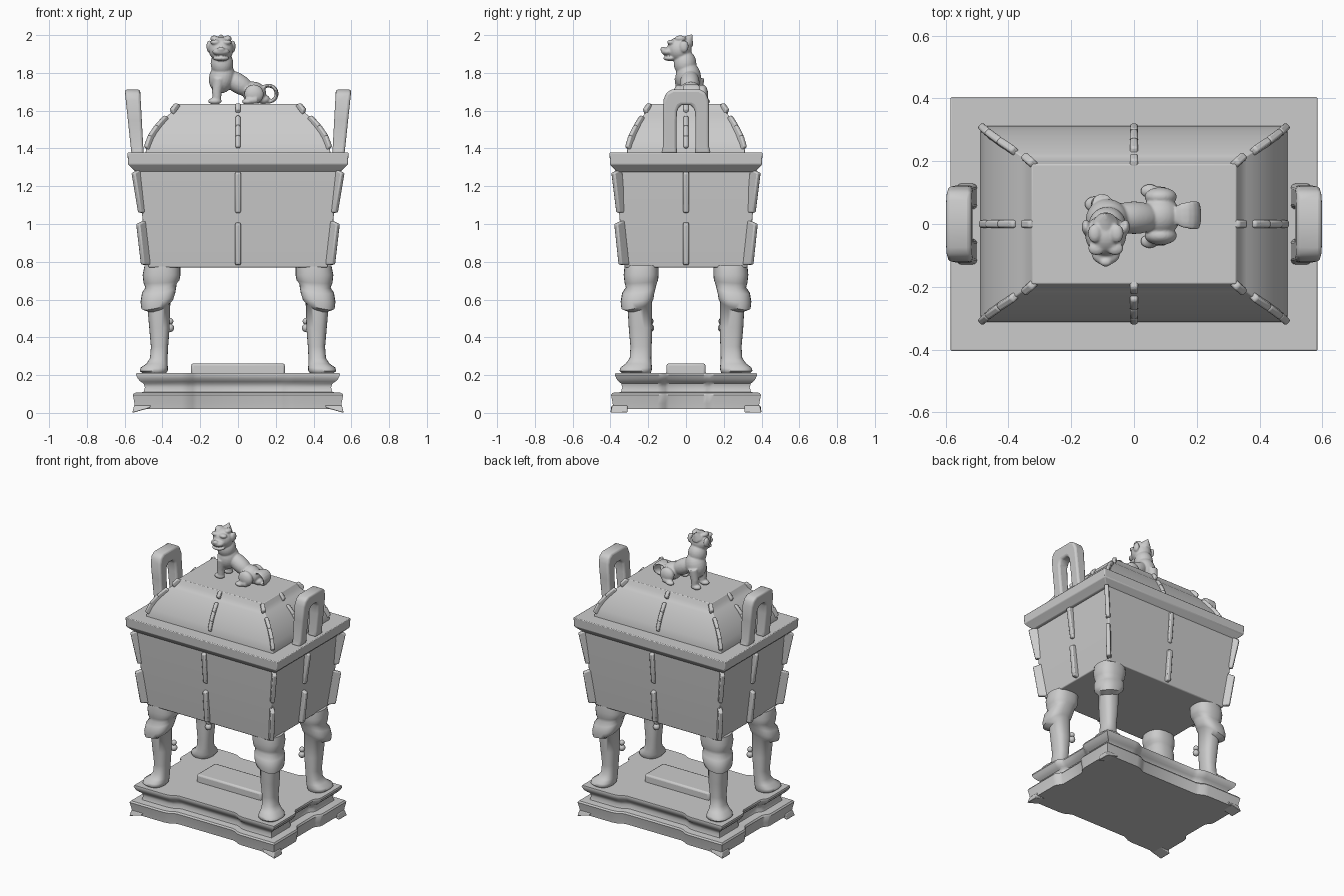
import bpy, bmesh
from math import sin, cos, pi, radians
from mathutils import Vector, Matrix

if "Cube" in bpy.data.objects:
    bpy.data.objects.remove(bpy.data.objects["Cube"])


def finish(name, bm, bevel=0, mirror=None, angle=35, segs=2):
    bmesh.ops.recalc_face_normals(bm, faces=bm.faces)
    me = bpy.data.meshes.new(name)
    bm.to_mesh(me)
    bm.free()
    ob = bpy.data.objects.new(name, me)
    bpy.context.collection.objects.link(ob)
    bpy.ops.object.select_all(action='DESELECT')
    ob.select_set(True)
    bpy.context.view_layer.objects.active = ob
    bpy.ops.object.shade_smooth_by_angle(angle=radians(angle))
    if bevel:
        b = ob.modifiers.new("bevel", 'BEVEL')
        b.width, b.segments, b.limit_method = bevel, segs, 'ANGLE'
    if mirror:
        m = ob.modifiers.new("mirror", 'MIRROR')
        m.use_axis = ['X' in mirror, 'Y' in mirror, False]
        m.use_mirror_merge = False
    return ob


def loft(bm, rings):
    vs = [[bm.verts.new(p) for p in r] for r in rings]
    n = len(vs[0])
    for a, b in zip(vs, vs[1:]):
        for i in range(n):
            j = (i + 1) % n
            bm.faces.new((a[i], a[j], b[j], b[i]))
    bm.faces.new(vs[0][::-1])
    bm.faces.new(vs[-1])


def rect(x, y, z):
    return [(x, y, z), (-x, y, z), (-x, -y, z), (x, -y, z)]


def notched(x, y, z, d=0.03):
    # plan outline with a shallow recess in the middle of each side
    q = [(x - d, .09), (x - d * .7, .11), (x - d * .2, .125), (x, .15), (x, y),
         (.30, y), (.265, y - d * .2), (.24, y - d * .7), (.215, y - d)]
    pts = q + [(-a, b) for a, b in q[::-1]] + [(-a, -b) for a, b in q] + [(a, -b) for a, b in q[::-1]]
    return [(a, b, z) for a, b in pts]


def bar(bm, p0, p1, normal, width=.028, depth=.06):
    # raised flange: runs p0 to p1, outer face on that line, sunk inwards
    p0, p1 = Vector(p0), Vector(p1)
    axis = (p1 - p0).normalized()
    n = Vector(normal)
    n = (n - axis * n.dot(axis)).normalized()
    s = axis.cross(n) * width / 2
    e = axis * .012
    loft(bm, [[p + s, p - s, p - s - n * depth + o, p + s - n * depth + o]
              for p, o in ((p0, -e), (p1, e))])


# stepped stand with waist
bm = bmesh.new()
loft(bm, [notched(x, y, z) for x, y, z in (
    (.545, .385, .02), (.548, .388, .05), (.557, .397, .095), (.55, .39, .106),
    (.50, .345, .11), (.493, .337, .135), (.50, .343, .155), (.515, .355, .165),
    (.53, .368, .18), (.54, .376, .20), (.537, .374, .211))])
finish("stand", bm)
bm = bmesh.new()
loft(bm, [[(a, -b, 0), (a, -.31, 0), (.47, -.31, .025), (.47, -b, .025)]
          for a, b in ((.56, .40),)] + [[(.55, -.39, .04), (.55, -.31, .04), (.46, -.31, .04), (.46, -.39, .04)]])
finish("stand_feet", bm, .005, 'XY')
bm = bmesh.new()
loft(bm, [rect(.25, .105, .2), rect(.248, .103, .262)])
finish("stand_plinth", bm, .012)

# legs: z, x range, y range, tilt
bm = bmesh.new()
rings = []
for z, x0, x1, y0, y1, tilt in (
        (.78, .305, .495, .145, .325, 0), (.73, .305, .505, .145, .33, 0), (.695, .31, .50, .148, .325, .01),
        (.675, .325, .49, .155, .318, .015), (.65, .327, .508, .16, .338, .02), (.61, .333, .516, .168, .346, .03),
        (.58, .342, .512, .172, .342, .035), (.568, .358, .478, .18, .308, .035),
        (.45, .362, .47, .178, .303, 0), (.35, .37, .461, .182, .294, 0), (.29, .373, .466, .184, .298, 0),
        (.26, .373, .485, .182, .32, 0), (.24, .371, .515, .18, .347, 0),
        (.222, .372, .52, .182, .352, 0), (.205, .385, .50, .19, .335, 0)):
    r = []
    for i in range(28):
        a = 2 * pi * i / 28
        c, s = cos(a), sin(a)
        sx, sy = abs(c) ** .8 * (1 if c > 0 else -1), abs(s) ** .8 * (1 if s > 0 else -1)
        r.append(((x0 + x1) / 2 + sx * (x1 - x0) / 2, -(y0 + y1) / 2 + sy * (y1 - y0) / 2, z - tilt * (c - s) / 1.4))
    rings.append(r)
loft(bm, rings)
for z, rad in ((.485, .018), (.45, .022)):
    bmesh.ops.create_uvsphere(bm, u_segments=12, v_segments=8, radius=rad, matrix=Matrix.Translation((.36, -.19, z)))
finish("legs", bm, mirror='XY', angle=60)

# tapered body and wide rim
bm = bmesh.new()
loft(bm, [rect(.475, .325, .77), rect(.506, .352, 1.03), rect(.525, .37, 1.3)])
finish("body", bm, .006)
bm = bmesh.new()
loft(bm, [rect(.54, .365, 1.275), rect(.55, .375, 1.285), rect(.582, .402, 1.315), rect(.585, .405, 1.378)])
finish("rim", bm, .005)

# domed lid
bm = bmesh.new()
loft(bm, [rect(x, y, z) for x, y, z in (
    (.49, .314, 1.36), (.488, .312, 1.39), (.474, .30, 1.43), (.448, .28, 1.48), (.413, .253, 1.53),
    (.372, .226, 1.575), (.358, .216, 1.585), (.34, .202, 1.61), (.325, .19, 1.636))])
finish("lid", bm, .003, angle=25)

# body flanges: corners, front and sides, in two rows
corner, front, side = bmesh.new(), bmesh.new(), bmesh.new()
for z0, z1, x0, x1, y0, y1 in ((.785, 1.0, .507, .532, .35, .373), (1.06, 1.27, .522, .557, .362, .388)):
    bar(corner, (x0, -y0, z0), (x1, -y1, z1), (1, -1, 0))
    bar(front, (0, -y0 - .003, z0), (0, -y1, z1), (0, -1, 0), .03)
    bar(side, (x0 + .003, 0, z0), (x1, 0, z1), (1, 0, 0), .03)
# lid flanges: curved lower row and small upper row
low = ((.493, .322, 1.41), (.472, .304, 1.47), (.434, .276, 1.525), (.388, .245, 1.575))
for a, b in zip(low, low[1:]):
    bar(corner, (a[0], -a[1] + .005, a[2]), (b[0], -b[1] + .005, b[2]), (.7, -.7, .6), .024, .04)
    bar(front, (0, -a[1], a[2]), (0, -b[1], b[2]), (0, -1, .6), .024, .04)
    bar(side, (a[0] + .003, 0, a[2]), (b[0], 0, b[2]), (1, 0, .6), .024, .04)
bar(corner, (.355, -.222, 1.608), (.33, -.20, 1.64), (.7, -.7, 1), .026, .03)
bar(front, (0, -.226, 1.608), (0, -.205, 1.64), (0, -1, .8), .026, .03)
bar(side, (.362, 0, 1.608), (.335, 0, 1.64), (1, 0, .8), .026, .03)
finish("corner_flanges", corner, .007, 'XY')
finish("front_back_flanges", front, .007, 'Y')
finish("side_flanges", side, .007, 'X')

# upright arched handles leaning outwards
half = [((.132, 1.37), (.046, 1.37)), ((.122, 1.41), (.05, 1.41)), ((.122, 1.55), (.05, 1.54)),
        ((.12, 1.655), (.048, 1.595)), ((.105, 1.695), (.036, 1.622)), ((.075, 1.712), (.02, 1.63))]
path = half + [((-o[0], o[1]), (-i[0], i[1])) for o, i in half[::-1]]


def lean(y, z, outer):
    t = (z - 1.38) / .33
    return ((.565 + .035 * t) if outer else (.50 + .018 * t), y, z)


bm = bmesh.new()
loft(bm, [[lean(*o, True), lean(*o, False), lean(*i, False), lean(*i, True)] for o, i in path])
finish("handles", bm, .014, 'X', 50, 3)

# seated guardian beast, head turned to the front
bm = bmesh.new()


def blob(c, r, ry=0):
    m = Matrix.Translation(c) @ Matrix.Rotation(radians(ry), 4, 'Y') @ Matrix.Diagonal((*r, 1))
    bmesh.ops.create_uvsphere(bm, u_segments=24, v_segments=14, radius=1, matrix=m)


def limb(pts):
    # chain of tapered segments: x, y, z, radius
    for (*a, ra), (*b, rb) in zip(pts, pts[1:]):
        d = Vector(b) - Vector(a)
        m = Matrix.Translation((Vector(a) + Vector(b)) / 2) @ d.to_track_quat('Z', 'Y').to_matrix().to_4x4()
        bmesh.ops.create_cone(bm, cap_ends=True, segments=16, radius1=ra, radius2=rb, depth=d.length, matrix=m)
        blob(b, (rb, rb, rb))


blob((-.085, .012, 1.775), (.068, .068, .085), 15)   # chest
blob((-.085, -.005, 1.85), (.06, .06, .07))          # neck
blob((0, .02, 1.745), (.10, .052, .052), 32)         # back
blob((.085, .025, 1.695), (.065, .062, .058), 20)    # rump
blob((-.09, -.035, 1.925), (.066, .066, .066))       # head
blob((-.09, -.095, 1.912), (.046, .036, .022))       # muzzle
blob((-.09, -.122, 1.925), (.02, .014, .014))        # nose
blob((-.09, -.085, 1.877), (.044, .036, .014))       # jaw
limb([(-.09, .005, 1.965, .04), (-.09, .03, 2.0, .006)])  # crest
for s in (-1, 1):
    blob((-.09 + s * .03, -.078, 1.962), (.026, .022, .014))   # brow
    blob((-.09 + s * .063, -.01, 1.94), (.014, .024, .032))    # ear
    blob((-.09 + s * .035, -.03, 1.982), (.022, .03, .016))    # curls
    y = .018 + s * .045
    limb([(-.10, y, 1.77, .034), (-.112, y, 1.70, .026), (-.112, y, 1.655, .022)])
    blob((-.122, y, 1.65), (.036, .026, .018))                 # front paw
    y = .025 + s * .062
    blob((.085, y, 1.688), (.052, .03, .05), 25)               # haunch
    limb([(.10, y + s * .01, 1.66, .022), (.05, y + s * .016, 1.65, .018)])
    blob((.05, y + s * .018, 1.648), (.03, .022, .015))        # hind paw
# curled leaf-shaped tail
rings = []
for k in range(13):
    t = k / 12
    a = radians(165 - 265 * t)
    w = .014 + .034 * sin(pi * min(t * 1.1, 1)) ** .8
    rings.append([(.162 + (.043 + .01 * cos(b)) * cos(a), .028 + w * sin(b), 1.69 + (.043 + .01 * cos(b)) * sin(a))
                  for b in [2 * pi * i / 12 for i in range(12)]])
loft(bm, rings)
blob((.135, .028, 1.66), (.035, .03, .025))
beast = finish("lid_beast", bm)
rm = beast.modifiers.new("remesh", 'REMESH')
rm.mode, rm.voxel_size, rm.use_smooth_shade = 'VOXEL', .005, True
sm = beast.modifiers.new("smooth", 'SMOOTH')
sm.factor, sm.iterations = .5, 4
